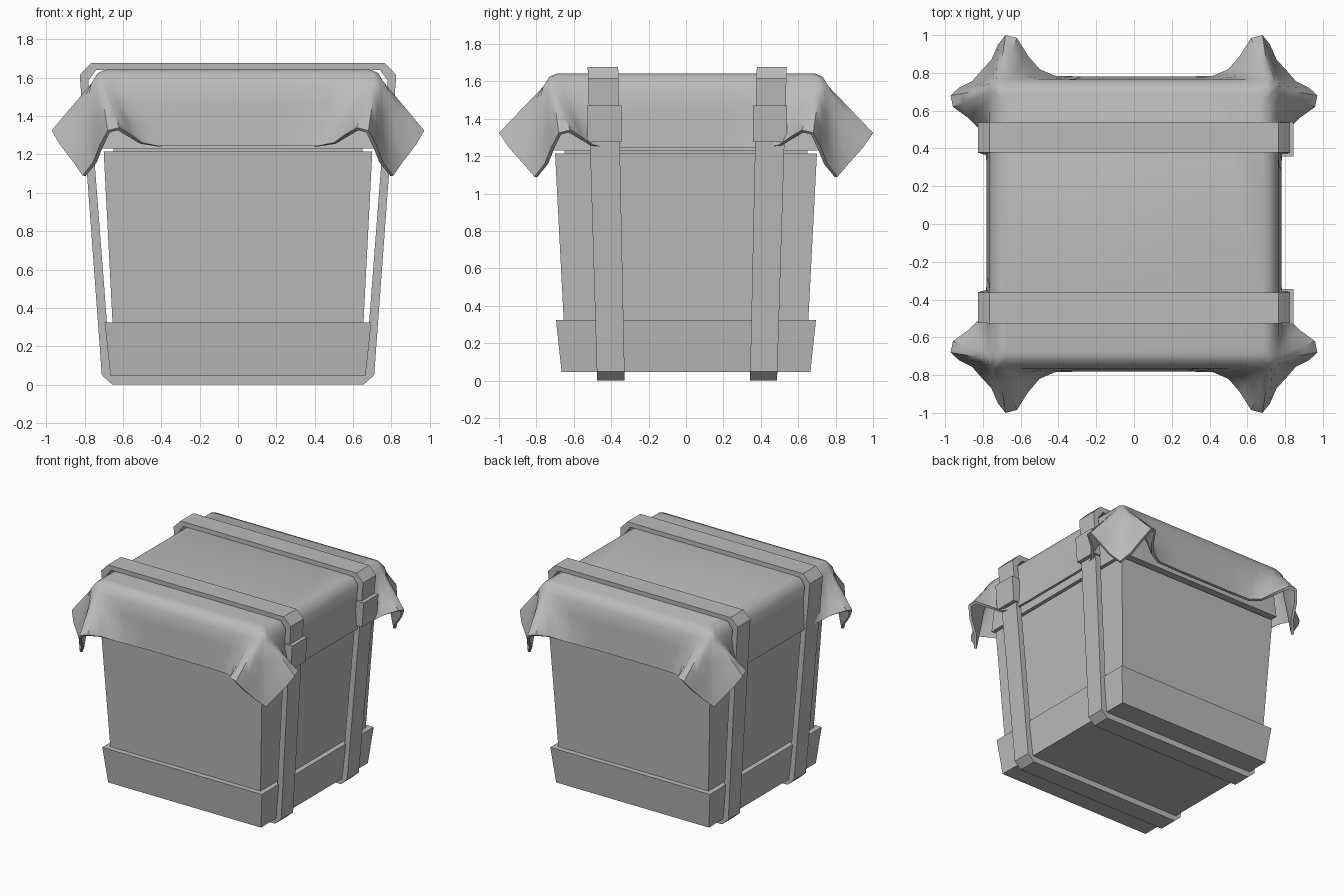
import bpy
import bmesh
from math import pi
from mathutils import Vector, Matrix

old = bpy.data.objects.get("Cube")
if old:
    bpy.data.objects.remove(old, do_unlink=True)

grey = bpy.data.materials.new("plain grey")
grey.use_nodes = True
colour = (0.5, 0.5, 0.5, 1)
grey.diffuse_color = colour
grey.node_tree.nodes["Principled BSDF"].inputs["Base Color"].default_value = colour


def make(name, bm):
    bmesh.ops.recalc_face_normals(bm, faces=bm.faces)
    mesh = bpy.data.meshes.new(name)
    bm.to_mesh(mesh)
    bm.free()
    mesh.materials.append(grey)
    obj = bpy.data.objects.new(name, mesh)
    bpy.context.collection.objects.link(obj)
    return obj


def bridge(bm, a, b):
    n = len(a)
    for i in range(n):
        j = (i + 1) % n
        bm.faces.new((a[i], a[j], b[j], b[i]))


def prism(name, z0, low, z1, high):
    """Tapered block between two rectangles given as (x0, x1, y0, y1)."""
    bm = bmesh.new()
    rings = []
    for z, (x0, x1, y0, y1) in ((z0, low), (z1, high)):
        rings.append([bm.verts.new((x, y, z)) for x, y in
                      ((x0, y0), (x1, y0), (x1, y1), (x0, y1))])
        bm.faces.new(rings[-1])
    bridge(bm, *rings)
    return make(name, bm)


def square(x, y=None):
    y = y or x
    return (-x, x, -y, y)


# Tapered crate, base band and lid
prism("crate_body", 0.05, square(0.64), 1.215, square(0.7))
prism("base_band", 0.045, square(0.665), 0.325, square(0.695))
prism("lid_core", 1.2, square(0.65), 1.3, square(0.65))
prism("lid", 1.23, square(0.71, 0.735), 1.6, square(0.69, 0.7))

# Straps: chamfered frames that narrow toward the bottom
OUTER = [(0.655, 0), (0.71, 0.05), (0.825, 1.615), (0.765, 1.677)]
INNER = [(0.62, 0.045), (0.665, 0.085), (0.78, 1.585), (0.74, 1.64)]


def strap(name, y0, y1):
    bm = bmesh.new()

    def loop(half, y):
        pts = half + [(-x, z) for x, z in reversed(half)]
        return [bm.verts.new((x, y * (0.905 + 0.095 * z / 1.65), z))
                for x, z in pts]

    rings = [loop(OUTER, y0), loop(OUTER, y1), loop(INNER, y1), loop(INNER, y0)]
    for i in range(4):
        bridge(bm, rings[i], rings[(i + 1) % 4])
    make(name, bm)


strap("front_strap", -0.525, -0.362)
strap("back_strap", 0.378, 0.538)

# Buckles on the left side
for name, y0, y1 in (("front_buckle", -0.53, -0.345), ("back_buckle", 0.357, 0.54)):
    prism(name, 1.275, (0.765, 0.83, y0, y1), 1.47, (0.78, 0.845, y0, y1))

# Draped cloth: hem points along half a side (along, outward, height, shoulder along)
HEM = [(0, 0.78, 1.245, 0), (0.25, 0.78, 1.245, 0.27), (0.42, 0.785, 1.245, 0.5),
       (0.5, 0.82, 1.262, 0.6), (0.56, 0.89, 1.305, 0.66), (0.62, 0.985, 1.34, 0.695),
       (0.68, 1.0, 1.325, 0.715), (0.72, 0.95, 1.25, 0.73), (0.755, 0.87, 1.16, 0.742),
       (0.81, 0.81, 1.09, 0.752)]
side = [(-a, b, z, -s) for a, b, z, s in reversed(HEM)] + HEM[1:-1]

bm = bmesh.new()
levels = [[] for _ in range(6)]
for k in range(4):
    turn = Matrix.Rotation(k * pi / 2, 3, 'Z')
    flare = 0.87 if k % 2 else 1.0
    for a, b, z, s in side:
        corner = abs(s) > 0.75
        out = 0.752 if corner else 0.765
        shoulder = Vector((s, -out, 1.57))
        if not corner:
            b = 0.78 + (b - 0.78) * flare
        hem = Vector((a, -b, z))
        ring = [Vector((s * f, -out * f, h))
                for f, h in ((0.9, 1.643), (0.955, 1.625), (1, 1.57))]
        ring += [shoulder.lerp(hem, t) for t in (0.35, 0.7, 1)]
        for level, p in zip(levels, ring):
            level.append(bm.verts.new(turn @ p))
bm.faces.new(levels[0])
for upper, lower in zip(levels, levels[1:]):
    bridge(bm, upper, lower)
cloth = make("cloth_cover", bm)
thick = cloth.modifiers.new("thickness", 'SOLIDIFY')
thick.thickness = 0.02
thick.offset = -1
bpy.ops.object.select_all(action='DESELECT')
cloth.select_set(True)
bpy.context.view_layer.objects.active = cloth
bpy.ops.object.modifier_apply(modifier=thick.name)
bpy.ops.object.shade_smooth_by_angle(angle=pi / 4)
